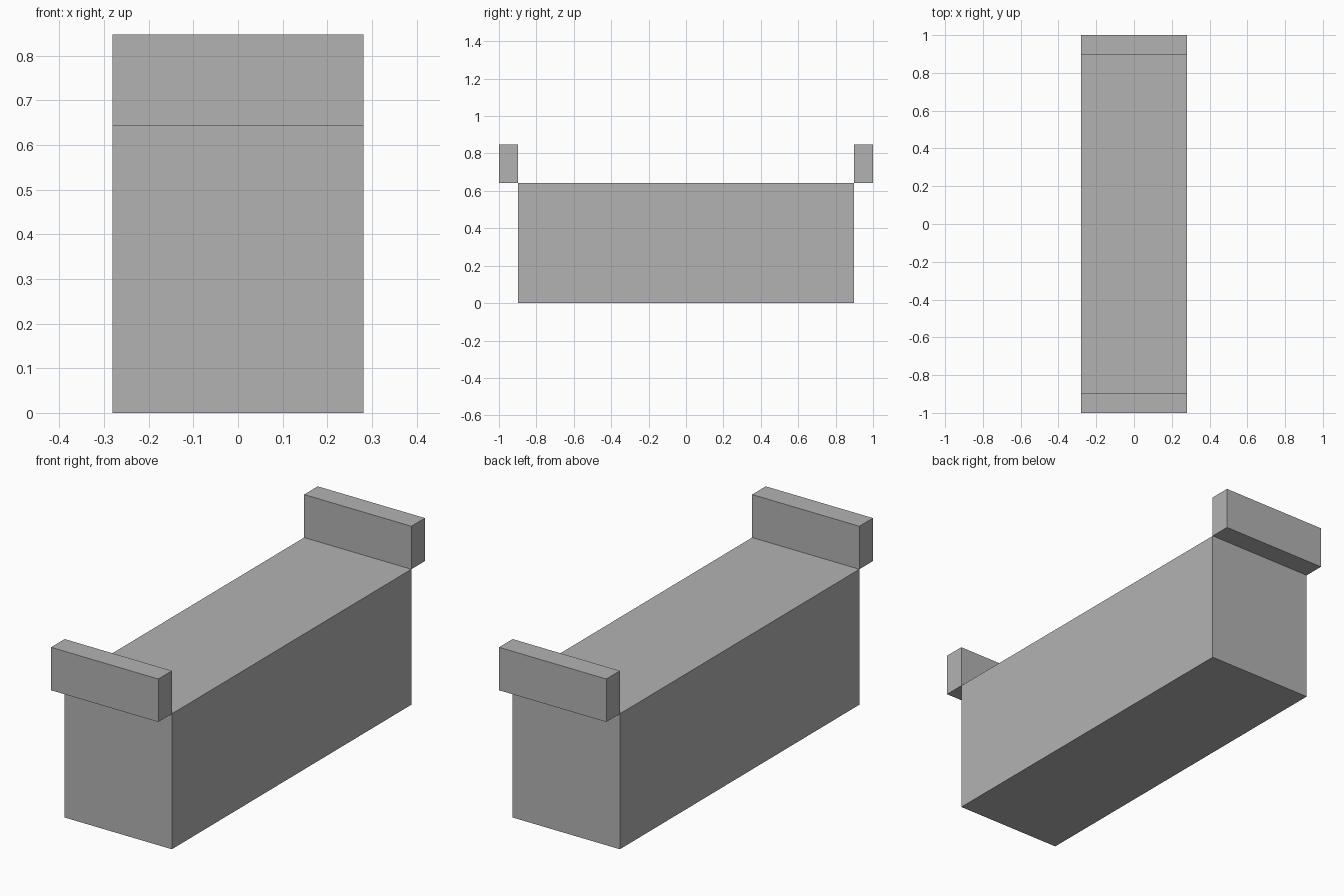
import bpy

cube = bpy.data.objects.get("Cube")
if cube:
    bpy.data.objects.remove(cube, do_unlink=True)

WIDTH = 0.563
BODY_LENGTH = 1.796
BODY_HEIGHT = 0.643
RAIL_DEPTH = 0.102
RAIL_HEIGHT = 0.204

grey = bpy.data.materials.new("plain_grey")
grey.use_nodes = True
colour = (0.45, 0.45, 0.45, 1)
grey.diffuse_color = colour
grey.node_tree.nodes["Principled BSDF"].inputs["Base Color"].default_value = colour


def box(name, size, y, bottom):
    """Flat-faced box centred on x, resting at the given height."""
    bpy.ops.mesh.primitive_cube_add(size=1, location=(0, y, bottom + size[2] / 2))
    obj = bpy.context.object
    obj.name = name
    obj.scale = size
    bpy.ops.object.transform_apply(location=False, rotation=False, scale=True)
    obj.data.materials.append(grey)
    return obj


# Main block
box("body", (WIDTH, BODY_LENGTH, BODY_HEIGHT), 0, 0)

# End rails, each standing just outside the top edge of the block
for name, side in (("front_rail", -1), ("back_rail", 1)):
    y = side * (BODY_LENGTH + RAIL_DEPTH) / 2
    box(name, (WIDTH, RAIL_DEPTH, RAIL_HEIGHT), y, BODY_HEIGHT)
